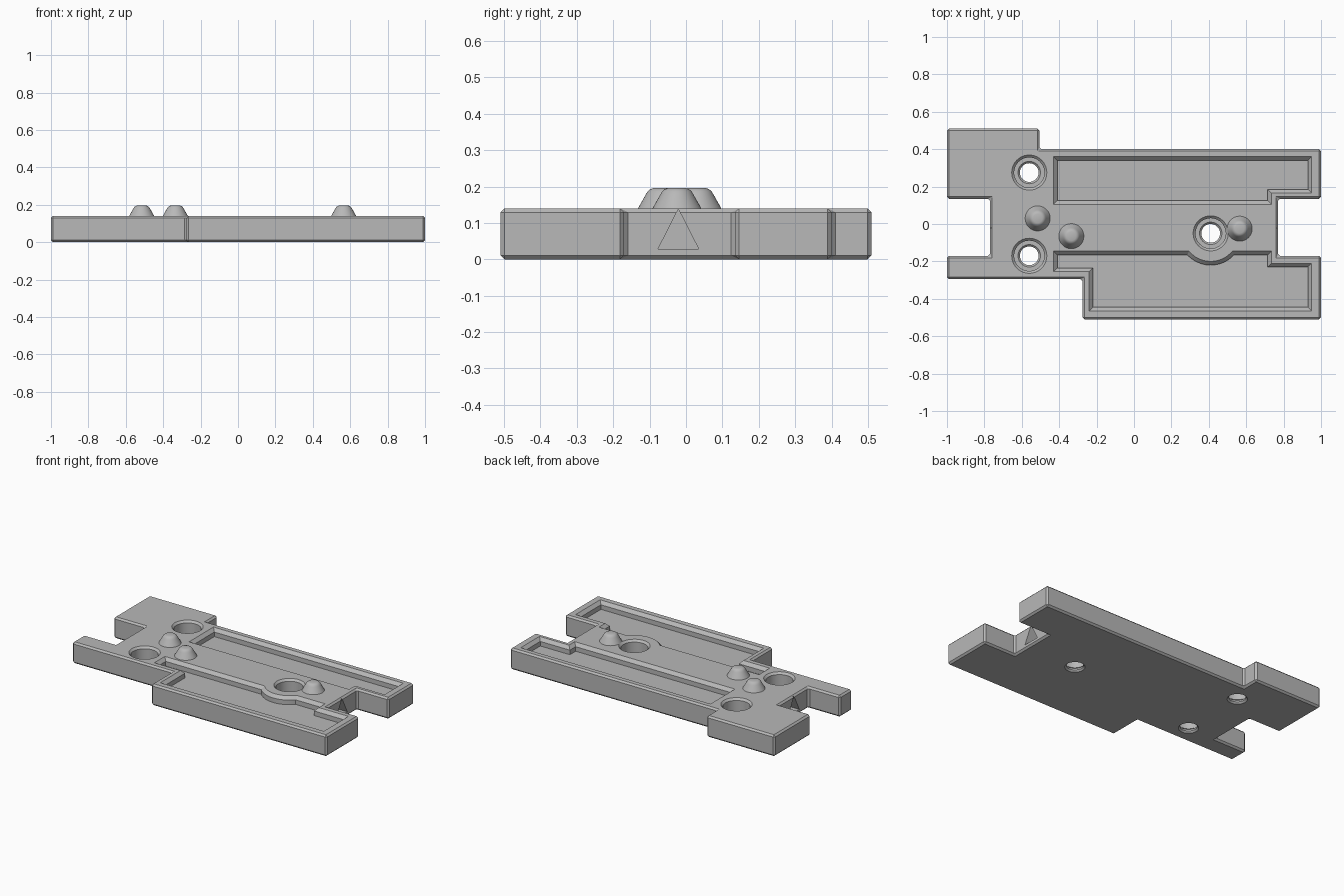
import bpy, bmesh, math
from mathutils import Vector

cube = bpy.data.objects.get("Cube")
if cube:
    bpy.data.objects.remove(cube, do_unlink=True)

grey = bpy.data.materials.new("mid_grey")
grey.use_nodes = True
grey.diffuse_color = (0.48, 0.48, 0.48, 1)
grey.node_tree.nodes["Principled BSDF"].inputs["Base Color"].default_value = (0.48, 0.48, 0.48, 1)

TOP = 0.14


def make_object(name, bm):
    bmesh.ops.recalc_face_normals(bm, faces=bm.faces)
    mesh = bpy.data.meshes.new(name)
    bm.to_mesh(mesh)
    bm.free()
    obj = bpy.data.objects.new(name, mesh)
    bpy.context.collection.objects.link(obj)
    mesh.materials.append(grey)
    return obj


def loft(name, rings):
    """Closed solid through rings of equal point count, capped at both ends."""
    bm = bmesh.new()
    loops = [[bm.verts.new(p) for p in ring] for ring in rings]
    n = len(loops[0])
    for a, b in zip(loops, loops[1:]):
        for i in range(n):
            j = (i + 1) % n
            bm.faces.new((a[i], a[j], b[j], b[i]))
    bm.faces.new(loops[0][::-1])
    bm.faces.new(loops[-1])
    return make_object(name, bm)


def inset(points, d):
    """Mitred inward offset of a counter-clockwise outline."""
    out = []
    for i, p in enumerate(points):
        p = Vector(p)
        e1 = (p - Vector(points[i - 1])).normalized()
        e2 = (Vector(points[(i + 1) % len(points)]) - p).normalized()
        n1, n2 = Vector((-e1.y, e1.x)), Vector((-e2.y, e2.x))
        out.append(p + (n1 + n2) * d / (1 + n1.dot(n2)))
    return out


def extrude_outline(name, points, layers):
    return loft(name, [[(x, y, z) for x, y in inset(points, d)] for d, z in layers])


def lathe(name, centre, profile, sides=40):
    cx, cy = centre
    turn = [math.tau * k / sides for k in range(sides)]
    return loft(name, [[(cx + r * math.cos(a), cy + r * math.sin(a), z) for a in turn]
                       for r, z in profile])


def apply(obj, mod):
    bpy.ops.object.select_all(action='DESELECT')
    bpy.context.view_layer.objects.active = obj
    obj.select_set(True)
    bpy.ops.object.modifier_apply(modifier=mod.name)


def cut(obj, cutter):
    cutter.hide_render = True
    mod = obj.modifiers.new("cut", 'BOOLEAN')
    mod.operation = 'DIFFERENCE'
    mod.solver = 'EXACT'
    mod.object = cutter
    apply(obj, mod)
    bpy.data.objects.remove(cutter, do_unlink=True)


# Stepped base plate with end notches and chamfered edges
outline = [(-1, -0.295), (-0.275, -0.295), (-0.275, -0.51), (1, -0.51),
           (1, -0.17), (0.77, -0.17), (0.77, 0.135), (1, 0.135),
           (1, 0.4), (-0.505, 0.4), (-0.505, 0.51), (-1, 0.51),
           (-1, 0.135), (-0.77, 0.135), (-0.77, -0.17), (-1, -0.17)]
plate = extrude_outline("base_plate", outline, [(0, 0), (0, TOP)])
bevel = plate.modifiers.new("chamfer", 'BEVEL')
bevel.width = 0.011
bevel.segments = 1
apply(plate, bevel)

# Shallow trays with chamfered rims
holes = [(-0.56, 0.275), (-0.56, -0.17), (0.41, -0.05)]
hx, hy = holes[2]
half = math.acos(0.095 / 0.15)
arc = [(hx + 0.15 * math.sin(a), hy - 0.15 * math.cos(a))
       for a in [half - 2 * half * k / 12 for k in range(13)]]
back_tray = [(-0.43, 0.105), (0.735, 0.105), (0.735, 0.165),
             (0.95, 0.165), (0.95, 0.36), (-0.43, 0.36)]
front_tray = [(-0.43, -0.255), (-0.24, -0.255), (-0.24, -0.465), (0.95, -0.465),
              (0.95, -0.21), (0.735, -0.21), (0.735, -0.145)] + arc + [(-0.43, -0.145)]
for tray in (back_tray, front_tray):
    cut(plate, extrude_outline("tray_cutter", tray,
                               [(0.02, TOP - 0.05), (0.02, TOP - 0.02), (-0.01, TOP + 0.01)]))

# Counterbored screw holes
bore = [(0.065, -0.005), (0.05, 0.01), (0.05, 0.02), (0.06, 0.03),
        (0.081, 0.03), (0.081, 0.127), (0.104, 0.15)]
for centre in holes:
    cut(plate, lathe("hole_cutter", centre, bore))

# Triangular sockets in both end notches
triangle = [(-0.077, 0.028), (0.035, 0.028), (-0.021, 0.138)]
for side in (-1, 1):
    cut(plate, loft("socket_cutter", [[(side * x, y, z) for y, z in triangle]
                                      for x in (0.67, 0.8)]))

# Rounded pegs on the top
peg = [(0.067, TOP), (0.045, 0.179), (0.04, 0.187), (0.033, 0.193), (0.024, 0.196)]
pegs = [lathe("peg_%d" % (i + 1), c, peg)
        for i, c in enumerate([(-0.515, 0.03), (-0.335, -0.065), (0.565, -0.025)])]

# Smooth the round walls, keep the edges sharp
bpy.ops.object.select_all(action='DESELECT')
for obj in [plate] + pegs:
    obj.select_set(True)
bpy.context.view_layer.objects.active = plate
bpy.ops.object.shade_smooth_by_angle(angle=math.radians(25))
